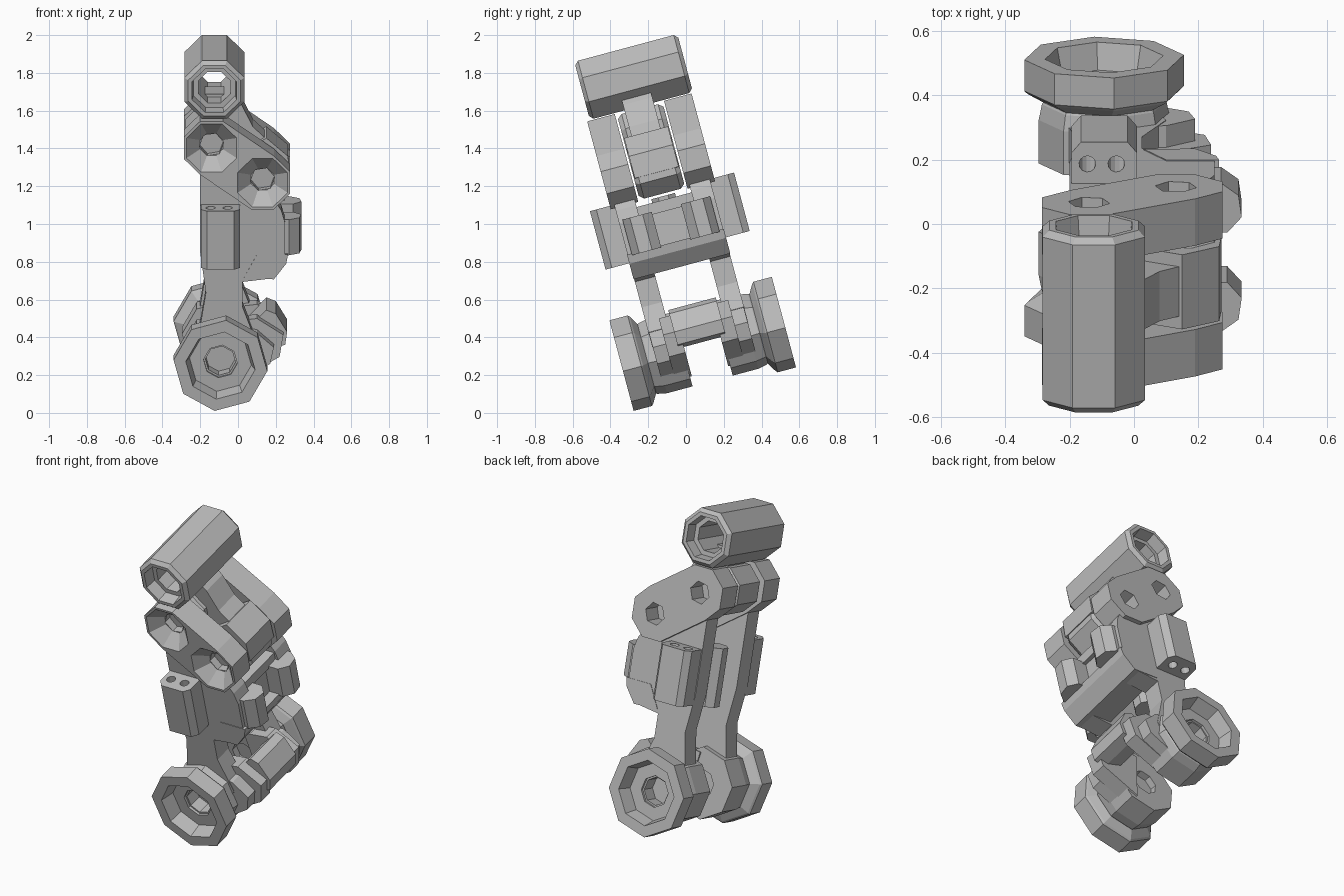
import bpy, bmesh, math
from mathutils import Matrix, Vector
from mathutils.geometry import convex_hull_2d

cube = bpy.data.objects.get("Cube")
if cube:
    bpy.data.objects.remove(cube, do_unlink=True)

# One plain grey for the whole mechanism
grey = bpy.data.materials.new("plain_grey")
grey.use_nodes = True
COLOUR = (0.5, 0.5, 0.5, 1)
grey.diffuse_color = COLOUR
grey.node_tree.nodes["Principled BSDF"].inputs["Base Color"].default_value = COLOUR

# Parts are laid out upright (x, depth u, height w), then leaned back as one
LEAN = Matrix.Rotation(math.radians(15), 4, 'X') @ Matrix.Translation((0, 0.18, 0))
HIP, UPPER, ELBOW, TUBE = (-0.093, 0.33), (-0.14, 1.48), (0.13, 1.29), (-0.125, 1.79)


def finish(name, bm):
    bmesh.ops.recalc_face_normals(bm, faces=bm.faces)
    mesh = bpy.data.meshes.new(name)
    bm.to_mesh(mesh)
    bm.free()
    mesh.materials.append(grey)
    ob = bpy.data.objects.new(name, mesh)
    ob.matrix_world = LEAN
    bpy.context.collection.objects.link(ob)
    return ob


def prism(name, outline, lo, hi, upright=False):
    """Extrude an x-w outline along u, or an x-u outline along w."""
    bm = bmesh.new()
    rings = []
    for d in (lo, hi):
        rings.append([bm.verts.new((a, b, d) if upright else (a, d, b)) for a, b in outline])
    n = len(outline)
    for i in range(n):
        j = (i + 1) % n
        bm.faces.new((rings[0][i], rings[0][j], rings[1][j], rings[1][i]))
    caps = [bm.faces.new(r) for r in rings]
    bm.normal_update()
    bmesh.ops.triangulate(bm, faces=caps)
    return finish(name, bm)


def ngon(centre, r, sides=8, phase=22.5):
    return [(centre[0] + r * math.cos(math.radians(phase) + math.tau * i / sides),
             centre[1] + r * math.sin(math.radians(phase) + math.tau * i / sides))
            for i in range(sides)]


def lathe(name, centre, profile, phase=22.5):
    """Spin a closed (radius, u) profile around the depth axis."""
    bm = bmesh.new()
    rings = [[bm.verts.new((x, u, w)) for x, w in ngon(centre, r, 8, phase)]
             for r, u in profile]
    for k, ring in enumerate(rings):
        nxt = rings[(k + 1) % len(rings)]
        for i in range(8):
            j = (i + 1) % 8
            bm.faces.new((ring[i], ring[j], nxt[j], nxt[i]))
    return finish(name, bm)


def hull(points):
    return [points[i] for i in convex_hull_2d([Vector(p) for p in points])]


def cut(ob, cutter):
    mod = ob.modifiers.new("cut", 'BOOLEAN')
    mod.operation = 'DIFFERENCE'
    mod.solver = 'EXACT'
    mod.object = cutter
    cutter.hide_render = True
    cutter.hide_set(True)


def frustum(name, centre, r0, u0, r1, u1):
    bm = bmesh.new()
    ends = [[bm.verts.new((x, u, w)) for x, w in ngon(centre, r)] for r, u in ((r0, u0), (r1, u1))]
    for i in range(8):
        j = (i + 1) % 8
        bm.faces.new((ends[0][i], ends[0][j], ends[1][j], ends[1][i]))
    for e in ends:
        bm.faces.new(e)
    return finish(name, bm)


# Top tube with chamfered, stepped bore
lathe("top_tube", TUBE, [
    (0.15, -0.27), (0.172, -0.25), (0.172, 0.275), (0.15, 0.295),
    (0.128, 0.295), (0.12, 0.23), (0.092, 0.23), (0.092, -0.2),
    (0.12, -0.2), (0.128, -0.27)])

# Arm that drops from the tube to the elbow, widening into its pivot
prism("tube_arm", [(-0.21, 1.72), (-0.04, 1.72), (0.02, 1.66), (0.08, 1.54), (0.25, 1.38),
                   (0.25, 1.28), (0.03, 1.25), (0.0, 1.38), (-0.08, 1.52), (-0.18, 1.63)],
      -0.08, 0.08)
prism("elbow_neck", [(0.02, 1.24), (0.272, 1.27), (0.265, 1.39), (0.15, 1.49), (0.01, 1.4)],
      -0.12, 0.12)
for label, at in (("elbow_hub", ELBOW), ("upper_hub", UPPER)):
    lathe(label, at, [(0.125, -0.125), (0.148, -0.1), (0.148, 0.1), (0.125, 0.125),
                      (0.03, 0.125), (0.03, -0.125)])

# Leg plate outline, shared by both sides
PLATE = [(-0.24, 0.25), (-0.09, 0.17), (0.05, 0.24), (0.1, 0.4), (0.025, 0.6), (0.025, 0.74),
         (0.19, 0.76), (0.25, 0.86), (0.25, 1.06),
         (0.23, 1.13), (0.14, 1.27), (-0.05, 1.48), (-0.2, 1.46), (-0.2, 0.9),
         (-0.17, 0.68), (-0.2, 0.5), (-0.25, 0.4)]

for side, s in (("front", -1), ("rear", 1)):
    plate = prism(side + "_leg_plate", PLATE, s * 0.15, s * 0.262)

    # Tapered tab standing out from the body
    prism(side + "_body_tab", [(0.15, s * 0.08), (0.29, s * 0.08), (0.335, s * 0.13),
                               (0.325, s * 0.2), (0.27, s * 0.24), (0.15, s * 0.24)],
          0.88, 1.075, upright=True)

    # Link joining the two upper pivots, with bored ends
    link = prism(side + "_link", hull(ngon(UPPER, 0.158) + ngon(ELBOW, 0.158)),
                 s * 0.135, s * 0.286)
    for k, at in enumerate((UPPER, ELBOW)):
        bore = prism(f"{side}_bore_cutter_{k}", ngon(at, 0.065, 6, 10), s * 0.17, s * 0.35)
        cut(link, bore)
        cut(plate, bore)
        if s < 0:
            sink = frustum(f"countersink_cutter_{k}", at, 0.148, -0.29, 0.065, -0.215)
            cut(link, sink)
            cut(plate, sink)

    # Side box with two drilled holes
    outline = [(-0.195, s * 0.255), (-0.195, s * 0.36), (-0.165, s * 0.395),
               (-0.02, s * 0.395), (0.01, s * 0.36), (0.01, s * 0.255)]
    box = prism(side + "_side_box", outline, 0.843, 1.163, upright=True)
    for k, x in enumerate((-0.145, -0.055)):
        cut(box, prism(f"{side}_drill_cutter_{k}", ngon((x, s * 0.325), 0.026, 12),
                       0.8, 1.2, upright=True))

    # Dished wheel and its stepped inner hub
    lathe(side + "_wheel", HIP, [
        (0.24, s * 0.335), (0.25, s * 0.345), (0.25, s * 0.445), (0.185, s * 0.445),
        (0.165, s * 0.36), (0.09, s * 0.36), (0.09, s * 0.3), (0.18, s * 0.3)], -7)
    lathe(side + "_wheel_hub", HIP, [
        (0.17, s * 0.345), (0.195, s * 0.3), (0.205, s * 0.25), (0.205, s * 0.11),
        (0.08, s * 0.11), (0.08, s * 0.345)], -7)

    # Yoke arm from the hub to the cross bar, stepping down towards the wheel
    prism(side + "_yoke_arm", [(-0.06, 0.5), (0.1, 0.52), (0.24, 0.43), (0.22, 0.31),
                               (0.0, 0.18)], s * 0.1, s * 0.19)
    prism(side + "_yoke_shoulder", [(-0.06, 0.48), (0.1, 0.46), (0.19, 0.38), (0.17, 0.29),
                                    (0.0, 0.18)], s * 0.18, s * 0.26)

# Yoke cross bar
prism("yoke_bar", [(0.06, 0.46), (0.15, 0.55), (0.2, 0.53), (0.26, 0.43), (0.25, 0.36),
                   (0.18, 0.34), (0.08, 0.37)], -0.13, 0.13)

# Body block between the plates: back wall and bars
prism("body_wall", [(-0.02, 0.82), (0.15, 0.8), (0.2, 0.88), (0.2, 1.08), (-0.02, 1.1)],
      -0.155, 0.155)
prism("body_lower_bar", [(0.03, 0.76), (0.19, 0.755), (0.255, 0.84), (0.265, 0.89),
                         (0.1, 0.89)], -0.265, 0.265)
prism("body_upper_bar", [(0.05, 1.06), (0.225, 1.06), (0.225, 1.12), (0.05, 1.12)],
      -0.16, 0.16)

# Upright rod in the recess
prism("recess_rod", ngon((-0.12, 0.0), 0.07), 0.8, 1.14, upright=True)
